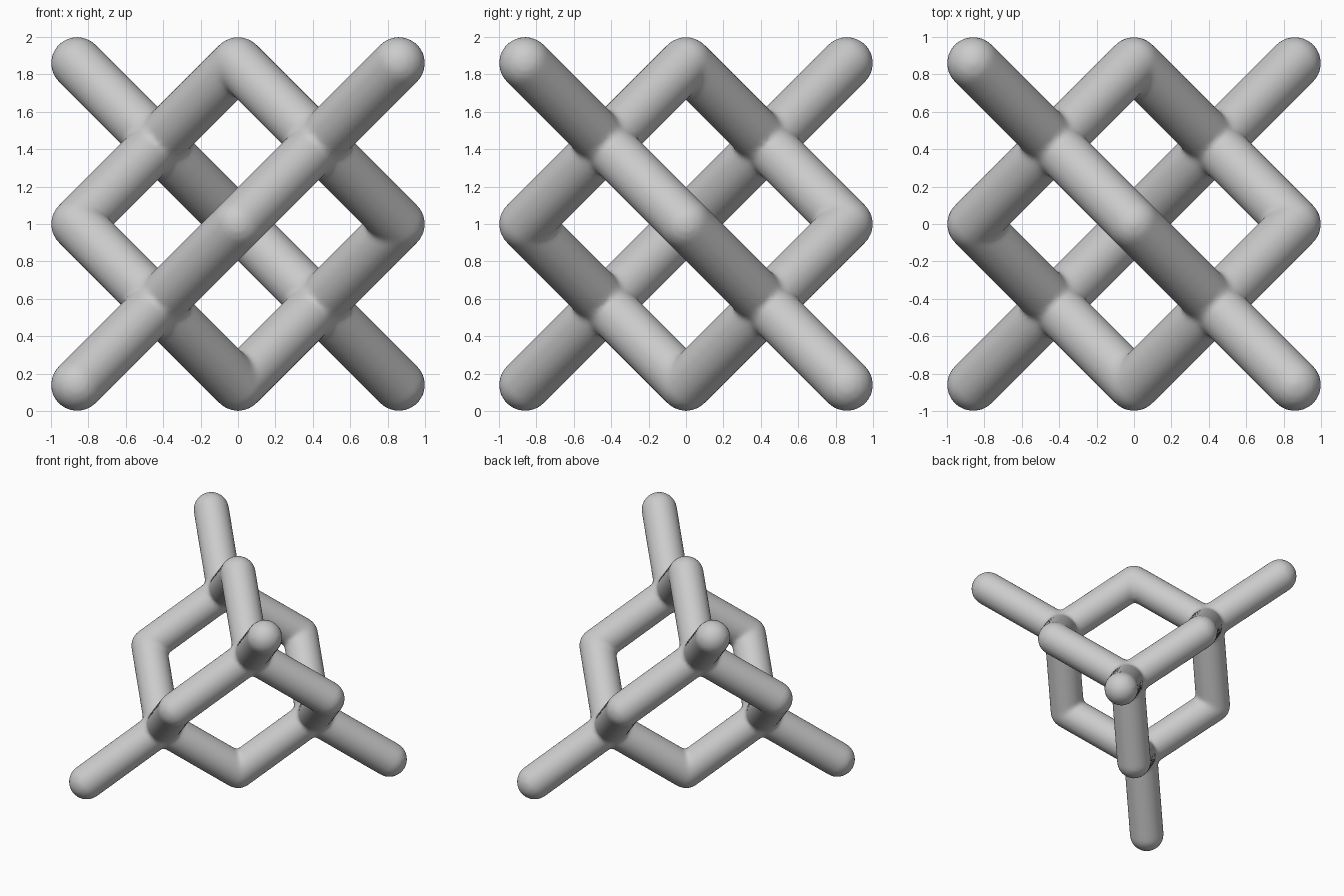
import bpy, bmesh
from mathutils import Vector, Matrix

if "Cube" in bpy.data.objects:
    bpy.data.objects.remove(bpy.data.objects["Cube"], do_unlink=True)

RADIUS = 0.14
REACH = 1 - RADIUS
CENTRE = Vector((0, 0, 1))

grey = bpy.data.materials.new("light grey")
grey.use_nodes = True
colour = (0.6, 0.6, 0.6, 1)
grey.diffuse_color = colour
grey.node_tree.nodes["Principled BSDF"].inputs["Base Color"].default_value = colour


def add_ball(bm, point):
    bmesh.ops.create_icosphere(bm, subdivisions=4, radius=RADIUS,
                               matrix=Matrix.Translation(point))


def add_rod(bm, start, end):
    axis = end - start
    turn = axis.to_track_quat("Z", "Y").to_matrix().to_4x4()
    bmesh.ops.create_cone(bm, cap_ends=True, segments=48, radius1=RADIUS,
                          radius2=RADIUS, depth=axis.length,
                          matrix=Matrix.Translation((start + end) / 2) @ turn)


bm = bmesh.new()

# Four tetrahedral joints, each with a rod to a cube corner and three face centres
for signs in ((-1, -1, -1), (1, -1, 1), (1, 1, -1), (-1, 1, 1)):
    corner = Vector(signs) * REACH
    joint = CENTRE + corner / 2
    add_ball(bm, joint)
    add_ball(bm, CENTRE + corner)
    add_rod(bm, joint, CENTRE + corner)
    for i in range(3):
        face_centre = Vector((0, 0, 0))
        face_centre[i] = corner[i]
        add_rod(bm, joint, CENTRE + face_centre)

# Rounded elbows at the six face centres
for i in range(3):
    for side in (-1, 1):
        elbow = CENTRE.copy()
        elbow[i] += side * REACH
        add_ball(bm, elbow)

mesh = bpy.data.meshes.new("lattice_frame")
bm.to_mesh(mesh)
bm.free()
mesh.materials.append(grey)
frame = bpy.data.objects.new("lattice_frame", mesh)
bpy.context.collection.objects.link(frame)

# Fuse the rods into one skin with slightly softened joints
fuse = frame.modifiers.new("fuse", "REMESH")
fuse.mode = "VOXEL"
fuse.voxel_size = 0.018
fuse.use_smooth_shade = True
soften = frame.modifiers.new("soften", "SMOOTH")
soften.factor = 0.5
soften.iterations = 4
